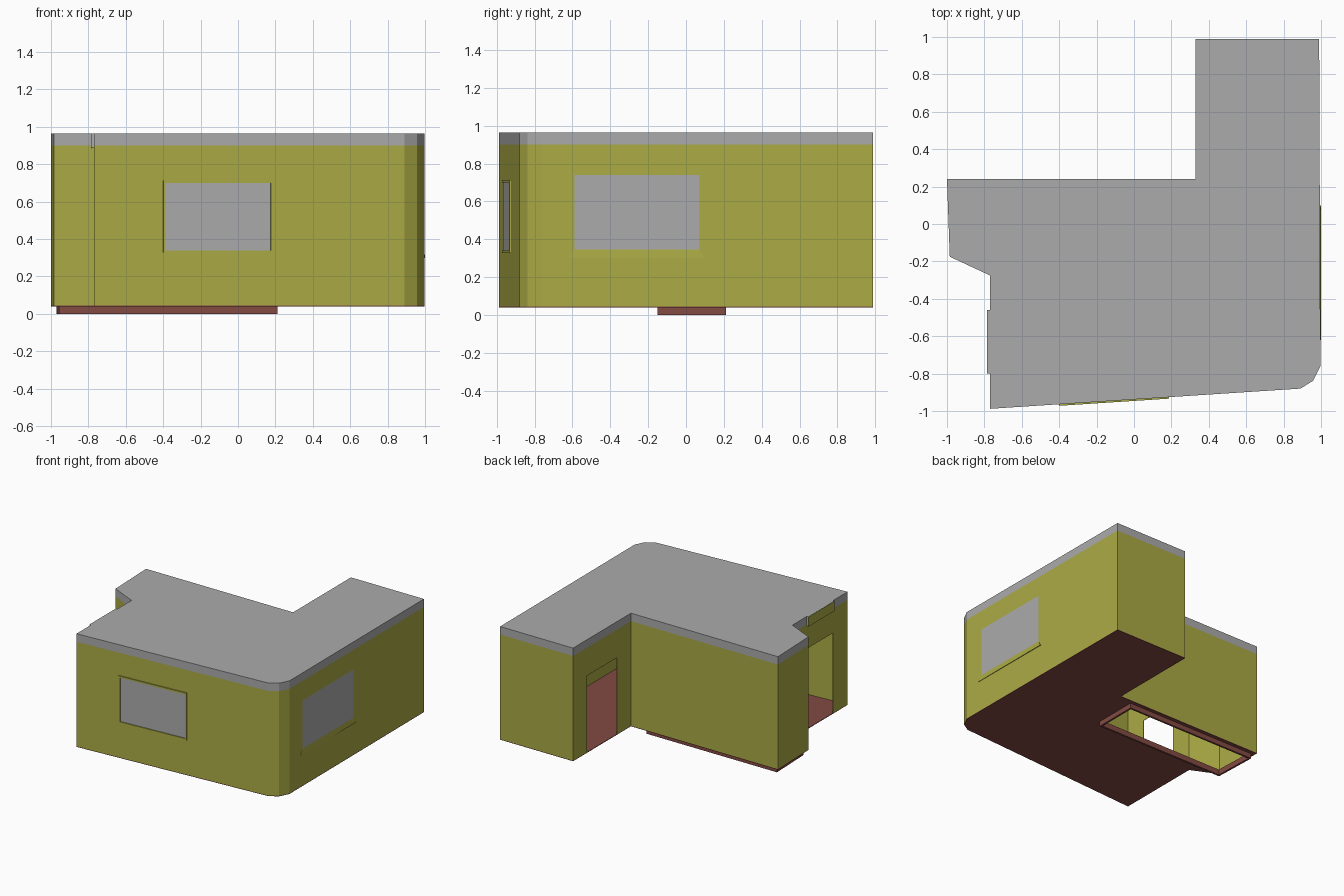
import bpy, bmesh
from mathutils import Vector

if "Cube" in bpy.data.objects:
    bpy.data.objects.remove(bpy.data.objects["Cube"])


def material(name, rgb):
    m = bpy.data.materials.new(name)
    m.diffuse_color = (*rgb, 1)
    m.use_nodes = True
    m.node_tree.nodes["Principled BSDF"].inputs["Base Color"].default_value = m.diffuse_color
    return m


OLIVE = material("olive_paint", (0.405, 0.405, 0.06))
RED = material("red_floor", (0.23, 0.069, 0.056))
GREY = material("grey_roof", (0.41, 0.41, 0.41))


def finish(name, bm, mat):
    bmesh.ops.recalc_face_normals(bm, faces=bm.faces)
    me = bpy.data.meshes.new(name)
    bm.to_mesh(me)
    bm.free()
    ob = bpy.data.objects.new(name, me)
    bpy.context.collection.objects.link(ob)
    me.materials.append(mat)
    return ob


def prism(name, pts, z0, z1, mat, top=None):
    """Extruded outline; an optional different top outline gives sloped sides."""
    bm = bmesh.new()
    lo = [bm.verts.new((x, y, z0)) for x, y in pts]
    hi = [bm.verts.new((x, y, z1)) for x, y in (top or pts)]
    bm.faces.new(lo[::-1])
    bm.faces.new(hi)
    for i in range(len(lo)):
        j = (i + 1) % len(lo)
        bm.faces.new((lo[i], lo[j], hi[j], hi[i]))
    return finish(name, bm, mat)


def inset(pts, t):
    """Mitred inward offset of a counter-clockwise outline."""
    out = []
    for i, p in enumerate(pts):
        p, a, b = Vector(p), Vector(pts[i - 1]), Vector(pts[(i + 1) % len(pts)])
        d1, d2 = (p - a).normalized(), (b - p).normalized()
        n1, n2 = Vector((-d1.y, d1.x)), Vector((-d2.y, d2.x))
        out.append(tuple(p + (n1 + n2) * t / (1 + n1.dot(n2))))
    return out


def ring(name, outer, t, z0, z1, mat):
    bm = bmesh.new()
    inner = inset(outer, t)
    loops = [[bm.verts.new((x, y, z)) for x, y in pts]
             for pts, z in ((outer, z0), (outer, z1), (inner, z1), (inner, z0))]
    n = len(outer)
    for k in range(4):
        a, b = loops[k], loops[(k + 1) % 4]
        for i in range(n):
            j = (i + 1) % n
            bm.faces.new((a[i], a[j], b[j], b[i]))
    return finish(name, bm, mat)


def panel(name, p, q, out, depth, z0, z1, mat):
    """Box along wall segment p-q, from `out` in front to `depth` behind it."""
    p, q = Vector(p), Vector(q)
    d = (q - p).normalized()
    n = Vector((d.y, -d.x))
    return prism(name, [p + n * out, q + n * out, q - n * depth, p - n * depth], z0, z1, mat)


def cut(ob, cutter):
    cutter.hide_render = True
    m = ob.modifiers.new("opening", "BOOLEAN")
    m.operation, m.solver, m.object = "DIFFERENCE", "EXACT", cutter
    bpy.context.view_layer.objects.active = ob
    bpy.ops.object.modifier_apply(modifier=m.name)
    bpy.data.objects.remove(cutter)


FOOT = [(-0.77, -0.988), (0.89, -0.88), (0.958, -0.838), (0.997, -0.76), (0.99, 0.988),
        (0.33, 0.988), (0.33, 0.24), (-1, 0.24), (-0.985, -0.175), (-0.77, -0.275)]
T = 0.004


def front(x):
    return (x, -0.988 + (x + 0.77) * 0.108 / 1.66)


def right(y):
    return (0.997 - (y + 0.76) * 0.007 / 1.748, y)


# Thin wall shell and flat roof
walls = ring("walls", FOOT, T, 0.045, 0.9, OLIVE)
prism("roof", FOOT, 0.9, 0.965, GREY)

# Floor slab with stairwell opening and its rim below
WELL = [(-0.957, -0.15), (0.21, -0.15), (0.21, 0.21), (-0.97, 0.21)]
floor = prism("floor", FOOT, 0.04, 0.045, RED)
cut(floor, prism("well_cutter", inset(WELL, 0.016), 0, 0.1, RED))
ring("stairwell_rim", WELL, 0.016, 0, 0.04, RED)

# Door openings (rear wing and left side) and window openings
openings = [((0.33, 0.81), (0.33, 0.42), 0.02, 0.67),
            ((-0.77, -0.46), (-0.77, -0.80), 0.02, 0.70),
            (front(-0.387), front(0.175), 0.34, 0.70),
            (right(-0.59), right(0.07), 0.345, 0.74)]
for p, q, z0, z1 in openings:
    cut(walls, panel("opening_cutter", p, q, 0.05, 0.08, z0, z1, OLIVE))

# Front window: pane and raised frame
panel("front_window_pane", front(-0.387), front(0.175), 0, T, 0.34, 0.70, GREY)
frame = panel("front_window_frame", front(-0.40), front(0.188), 0.008, 0, 0.328, 0.714, OLIVE)
cut(frame, panel("frame_cutter", front(-0.387), front(0.175), 0.05, 0.05, 0.34, 0.70, OLIVE))

# Right window: flush pane and sloping sill
panel("right_window_pane", right(-0.59), right(0.07), 0, T, 0.345, 0.74, GREY)
prism("right_window_sill", [(0.993, -0.62), (1.0, -0.62), (1.0, 0.10), (0.99, 0.10)], 0.30, 0.345, OLIVE,
      [(0.993, -0.59), right(-0.59), right(0.07), (0.99, 0.07)])

# Raised roof edge over the left doorway with a painted fascia on its face
panel("door_roof_edge", (-0.77, -0.46), (-0.77, -0.80), 0.013, 0, 0.89, 0.965, GREY)
panel("door_fascia", (-0.783, -0.46), (-0.783, -0.80), 0.002, 0, 0.885, 0.964, OLIVE)
